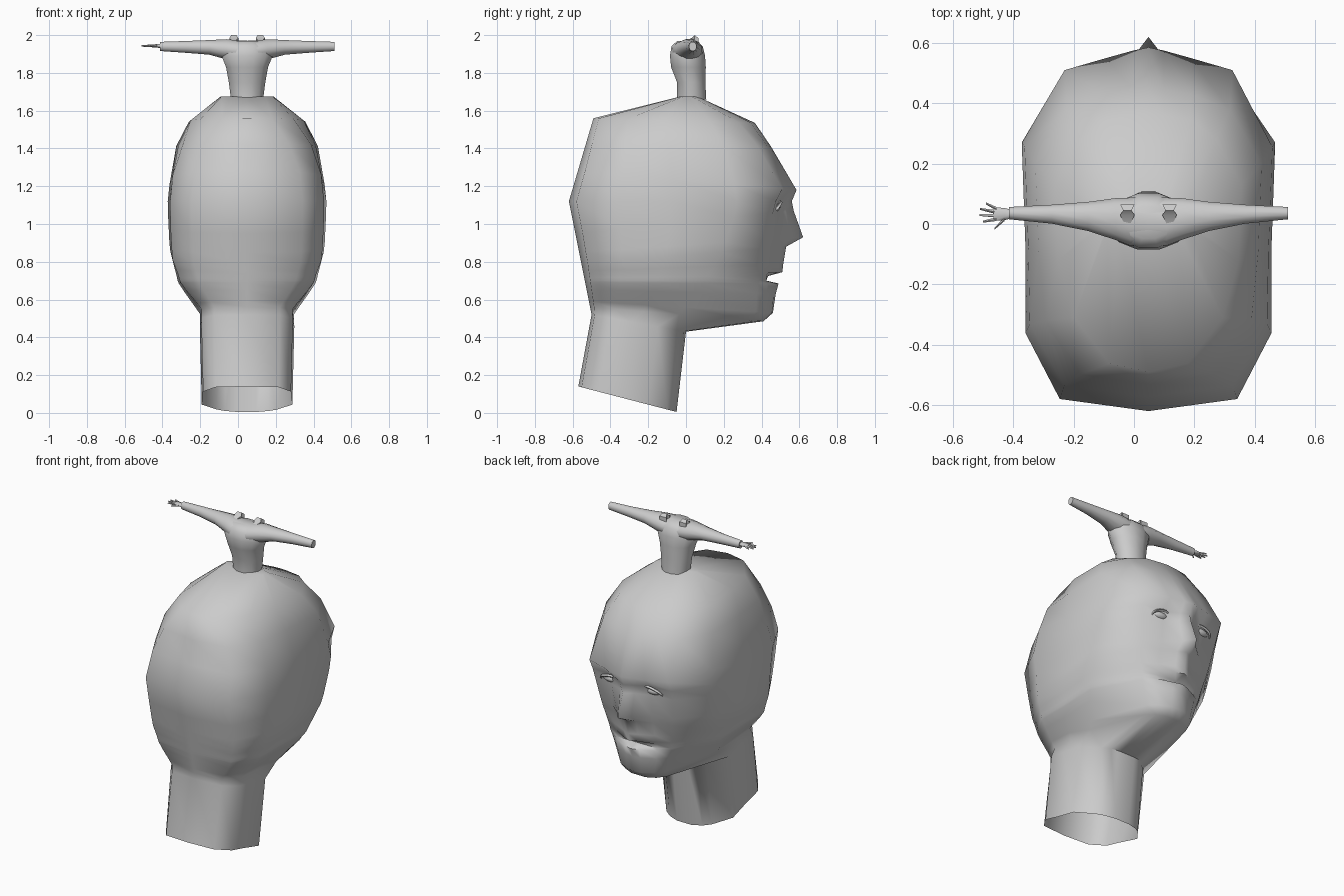
import bpy
import bmesh
from math import cos, sin, pi, radians
from mathutils import Vector

CENTRE = 0.048   # the body axis sits slightly off centre because of the hand

if "Cube" in bpy.data.objects:
    bpy.data.objects.remove(bpy.data.objects["Cube"])

clay = bpy.data.materials.new("clay_grey")
clay.use_nodes = True
grey = (0.6, 0.6, 0.6, 1)
clay.diffuse_color = grey
clay.node_tree.nodes["Principled BSDF"].inputs["Base Color"].default_value = grey


def finish(name, bm, angle):
    """Turn a bmesh into a smooth shaded clay object."""
    bmesh.ops.recalc_face_normals(bm, faces=bm.faces)
    mesh = bpy.data.meshes.new(name)
    bm.to_mesh(mesh)
    bm.free()
    obj = bpy.data.objects.new(name, mesh)
    bpy.context.collection.objects.link(obj)
    mesh.materials.append(clay)
    bpy.ops.object.select_all(action='DESELECT')
    obj.select_set(True)
    bpy.context.view_layer.objects.active = obj
    bpy.ops.object.shade_smooth_by_angle(angle=radians(angle))
    return obj


def loft(name, rings, angle=60, cap_start=False, cap_end=False):
    """Skin a list of closed rings that share one point count."""
    bm = bmesh.new()
    loops = [[bm.verts.new(p) for p in ring] for ring in rings]
    count = len(loops[0])
    for low, high in zip(loops, loops[1:]):
        for i in range(count):
            j = (i + 1) % count
            bm.faces.new((low[i], low[j], high[j], high[i]))
    if cap_start:
        bm.faces.new(loops[0])
    if cap_end:
        bm.faces.new(loops[-1])
    return finish(name, bm, angle)


def sample(table, z):
    """Interpolate the rows of a table by their first value."""
    if z <= table[0][0]:
        return table[0][1:]
    for a, b in zip(table, table[1:]):
        if z <= b[0]:
            t = (z - a[0]) / (b[0] - a[0])
            return [p + (q - p) * t for p, q in zip(a[1:], b[1:])]
    return table[-1][1:]


def head_ring(z_back, z_front, back, width, side, corner, rear, face):
    """Mirror half an outline, running from the face round to the back."""
    middle, near, eye, edge = face
    half = [(0, middle), (min(0.05, corner * 0.33), near),
            (min(0.14, corner * 0.72), eye), (corner, edge), (width, side)]
    depth = side - back
    half += [(width * 0.97, back + depth * 0.6),
             (width * (0.55 + 0.6 * rear), back + depth * 0.29),
             (width * rear, back + depth * 0.045), (0, back)]
    outline = half + [(-x, y) for x, y in half[-2:0:-1]]
    slope = (z_front - z_back) / (middle - back)
    return [(CENTRE + x, y, z_back + slope * (y - back)) for x, y in outline]


# Skull: height, half width, widest point, half width of face, share of flat back
skull = [(0.48, 0.245, -0.04, 0.15, 0.7), (0.69, 0.365, 0.1, 0.21, 0.7),
         (0.9, 0.41, 0.2, 0.25, 0.7), (1.12, 0.42, 0.27, 0.28, 0.7),
         (1.41, 0.375, 0.2, 0.27, 0.6), (1.55, 0.3, 0.12, 0.22, 0.4)]
spine = [(0.52, -0.5), (1.12, -0.62), (1.56, -0.49)]

# Face: height in front, height at the back, then depth at the midline,
# beside it, under the eye and at the edge
face_rows = [
    (0.485, 0.56, 0.41, 0.41, 0.385, 0.34),  # under the chin
    (0.53, 0.59, 0.46, 0.455, 0.42, 0.37),   # chin
    (0.63, 0.65, 0.475, 0.465, 0.425, 0.375),
    (0.685, 0.69, 0.49, 0.475, 0.43, 0.38),  # lower lip
    (0.7, 0.7, 0.425, 0.425, 0.425, 0.385),  # mouth
    (0.725, 0.715, 0.435, 0.435, 0.425, 0.39),
    (0.745, 0.73, 0.51, 0.49, 0.435, 0.39),  # upper lip
    (0.79, 0.75, 0.515, 0.49, 0.445, 0.4),
    (0.88, 0.79, 0.53, 0.505, 0.46, 0.42),   # under the nose
    (0.93, 0.85, 0.62, 0.555, 0.475, 0.43),  # nose tip
    (1.07, 0.95, 0.57, 0.525, 0.485, 0.46),  # eye line
    (1.12, 1.12, 0.56, 0.535, 0.49, 0.475),
    (1.18, 1.28, 0.585, 0.575, 0.55, 0.51),  # brow
    (1.41, 1.42, 0.45, 0.445, 0.43, 0.38),   # forehead
    (1.535, 1.56, 0.365, 0.36, 0.345, 0.28),
]

rings = [
    head_ring(0.14, 0.005, -0.57, 0.24, -0.2, 0.16, 0.7, (-0.05, -0.05, -0.07, -0.1)),
    head_ring(0.52, 0.43, -0.5, 0.25, -0.15, 0.16, 0.7, (0, 0, -0.01, -0.05)),
]
for z, z_back, *face in face_rows:
    rings.append(head_ring(z_back, z, sample(spine, z_back)[0], *sample(skull, z), face))
rings.append(head_ring(1.675, 1.675, -0.03, 0.14, 0.03, 0.08, 0.7, (0.06, 0.06, 0.06, 0.05)))
loft("head", rings, 70, cap_end=True)

# Eyes: a flattened ball under a heavy upper lid
for side, label in ((1, "left"), (-1, "right")):
    spot = Vector((CENTRE + side * 0.15, 0.47, 1.09))
    bm = bmesh.new()
    bmesh.ops.create_uvsphere(bm, u_segments=16, v_segments=8, radius=1)
    bmesh.ops.scale(bm, vec=(0.055, 0.03, 0.024), verts=bm.verts)
    bmesh.ops.translate(bm, vec=spot, verts=bm.verts)
    finish(label + "_eye", bm, 60)
    lid = []
    for i in range(9):
        a = pi * i / 8
        base = spot + Vector((0.066 * cos(a), 0.01 + 0.022 * sin(a), 0.026 * sin(a)))
        base.z -= side * 0.01 * cos(a)
        lid.append([base + Vector((0, 0.009 * cos(b), 0.009 * sin(b)))
                    for b in (0, pi / 2, pi, pi * 1.5)])
    loft(label + "_eyelid", lid, 60, True, True)


def oval(axis, at, y0, y1, other0, other1, sides=12):
    """An oval ring square to x or z, given its limits."""
    ring = []
    for i in range(sides):
        a = 2 * pi * (i + 0.5) / sides
        y = (y0 + y1) / 2 + (y1 - y0) / 2 * cos(a)
        o = (other0 + other1) / 2 + (other1 - other0) / 2 * sin(a)
        ring.append((at, y, o) if axis == "x" else (CENTRE + o, y, at))
    return ring


# Torso rising from the crown
trunk = [(1.66, -0.05, 0.11, 0.088), (1.75, -0.05, 0.105, 0.1),
         (1.83, -0.082, 0.108, 0.115), (1.89, -0.088, 0.104, 0.14),
         (1.94, -0.08, 0.092, 0.125), (1.968, -0.05, 0.06, 0.08)]
loft("torso", [oval("z", z, a, b, -w, w) for z, a, b, w in trunk], cap_end=True)

# Shoulders and both arms in one sweep
arm = [(0.0, -0.075, 0.09, 1.86, 1.972), (0.06, -0.075, 0.09, 1.86, 1.975),
       (0.11, -0.055, 0.088, 1.87, 1.98), (0.2, -0.025, 0.075, 1.895, 1.975),
       (0.32, 0.0, 0.065, 1.905, 1.97), (0.462, 0.015, 0.057, 1.915, 1.965)]
sweep = [(-x, *rest) for x, *rest in arm[:0:-1]] + arm
loft("arms", [oval("x", CENTRE + x, *rest) for x, *rest in sweep], 60, True, True)

# Right hand: palm and five fingers
loft("right_palm", [oval("x", x, 0.033 - w, 0.033 + w, 1.943 - h, 1.943 + h, 8)
                    for x, w, h in ((-0.4, 0.014, 0.013), (-0.43, 0.022, 0.01),
                                    (-0.465, 0.024, 0.007))], 60, True, True)
fingers = [("thumb", -0.43, 0.015, -0.462, -0.015), ("index", -0.455, 0.016, -0.5, 0.008),
           ("middle", -0.46, 0.028, -0.512, 0.03), ("ring", -0.46, 0.04, -0.51, 0.05),
           ("little", -0.455, 0.05, -0.49, 0.068)]
for label, x0, y0, x1, y1 in fingers:
    loft("right_" + label + "_finger",
         [oval("x", x, y - r, y + r, 1.943 - r, 1.943 + r, 6)
          for x, y, r in ((x0, y0, 0.007), (x1, y1, 0.004))], 60, True, True)

# Two small peaked wedges on top of the chest, tapering forwards
for side, label in ((1, "left"), (-1, "right")):
    x = CENTRE + side * 0.07
    rows = [(0.065, 0.024, 1.985), (0.045, 0.014, 2.0),
            (0.03, 0.024, 1.985), (0.0, 0.01, 1.972)]
    loft(label + "_wedge", [[(x - w, y, 1.955), (x + w, y, 1.955),
                             (x + w, y, top), (x - w, y, top)]
                            for y, w, top in rows], 30, True, True)
